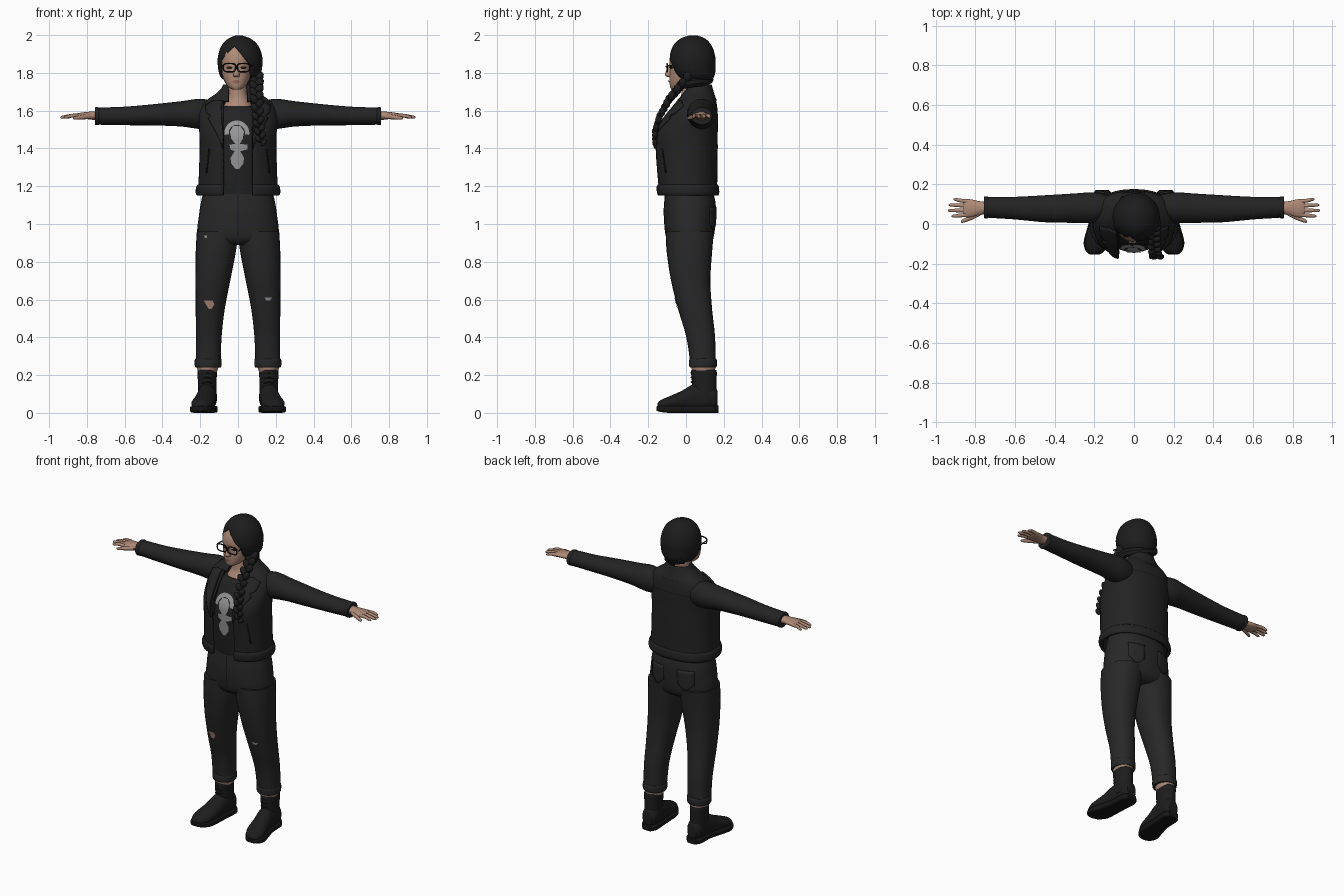
import bpy, bmesh, math
from mathutils import Vector, Matrix
from mathutils.bvhtree import BVHTree

if "Cube" in bpy.data.objects:
    bpy.data.objects.remove(bpy.data.objects["Cube"])


def material(name, r, g, b):
    m = bpy.data.materials.new(name)
    m.use_nodes = True
    m.diffuse_color = (r, g, b, 1)
    node = m.node_tree.nodes["Principled BSDF"]
    node.inputs["Base Color"].default_value = (r, g, b, 1)
    node.inputs["Roughness"].default_value = 0.8
    return m


LEATHER = material("black leather", .017, .017, .018)
DENIM = material("charcoal denim", .021, .021, .022)
COTTON = material("black cotton", .016, .016, .017)
BOOT = material("boot black", .012, .012, .013)
HAIR = material("dark hair", .012, .012, .012)
SKIN = material("skin", .42, .25, .18)
LIPS = material("lips", .30, .13, .10)
PRINT = material("grey print", .30, .30, .30)
FRAME = material("frame black", .008, .008, .008)


def finish(name, bm, mat, mirror=False, thick=0):
    me = bpy.data.meshes.new(name)
    bm.to_mesh(me)
    bm.free()
    me.materials.append(mat)
    ob = bpy.data.objects.new(name, me)
    bpy.context.collection.objects.link(ob)
    if thick:
        ob.modifiers.new("thickness", 'SOLIDIFY').thickness = thick
    if mirror:
        ob.modifiers.new("mirror", 'MIRROR').use_clip = False
    return ob


def spline(a, b, c, d, t):
    return [.5 * (2 * q + (r - p) * t + (2 * p - 5 * q + 4 * r - s) * t * t
                  + (3 * q - p - 3 * r + s) * t ** 3) for p, q, r, s in zip(a, b, c, d)]


def loft(name, secs, mat, axis='Z', n=28, steps=4, power=2, gap=None, mirror=False, thick=0):
    """Skin superellipse sections (position, centre u, centre v, radius u, radius v)."""
    last = len(secs) - 1
    fine = [spline(secs[max(i - 1, 0)], secs[i], secs[i + 1], secs[min(i + 2, last)], k / steps)
            for i in range(last) for k in range(steps)] + [secs[-1]]
    bm = bmesh.new()
    rings = []
    for t, cu, cv, ru, rv in fine:
        g = math.asin(gap / ru) if gap else 0
        ring = []
        for j in range(n + 1 if gap else n):
            a = g + (2 * math.pi - 2 * g) * j / n
            s, c = math.sin(a), -math.cos(a)
            u = cu + ru * math.copysign(abs(s) ** (2 / power), s)
            v = cv + rv * math.copysign(abs(c) ** (2 / power), c)
            co = {'Z': (u, v, t), 'X': (t, u, v), 'Y': (u, t, v)}[axis]
            ring.append(bm.verts.new(co))
        rings.append(ring)
    for lo, hi in zip(rings, rings[1:]):
        for j in range(n):
            k = (j + 1) % len(lo)
            bm.faces.new((lo[j], lo[k], hi[k], hi[j]))
    if not gap:
        bm.faces.new(rings[0])
        bm.faces.new(rings[-1])
        bmesh.ops.recalc_face_normals(bm, faces=bm.faces)
    return finish(name, bm, mat, mirror, thick)


def rows(*spec, cols=6, sub=4):
    """Grid of (x, z) points from (z, x0, x1) rows."""
    grid = []
    for a, b in zip(spec, spec[1:]):
        for k in range(sub + 1):
            z, x0, x1 = [p + (q - p) * k / sub for p, q in zip(a, b)]
            grid.append([(x0 + (x1 - x0) * c / cols, z) for c in range(cols + 1)])
    return grid


def plate(name, grid, target, mat, side=-1, lift=.004, thick=0, mirror=False):
    """Lay a grid of points on the front (-1) or back (1) of a part."""
    deps = bpy.context.evaluated_depsgraph_get()
    tree = BVHTree.FromObject(target, deps)
    bm = bmesh.new()
    made = []
    for line in grid:
        made.append([])
        for x, z in line:
            hit = tree.ray_cast(Vector((x, side, z)), Vector((0, -side, 0)))[0]
            y = hit.y if hit else 0
            made[-1].append(bm.verts.new((x, y + side * lift, z)))
    for lo, hi in zip(made, made[1:]):
        for j in range(len(lo) - 1):
            bm.faces.new((lo[j], lo[j + 1], hi[j + 1], hi[j]))
    bmesh.ops.remove_doubles(bm, verts=bm.verts, dist=.0003)
    bm.normal_update()
    if sum(f.normal.y for f in bm.faces) * side < 0:
        bmesh.ops.reverse_faces(bm, faces=bm.faces)
    return finish(name, bm, mat, mirror, thick)


def tube(name, pts, r, mat, cyclic=False, mirror=False):
    cu = bpy.data.curves.new(name, 'CURVE')
    cu.dimensions = '3D'
    cu.bevel_depth, cu.bevel_resolution, cu.use_fill_caps = r, 2, True
    sp = cu.splines.new('POLY')
    sp.points.add(len(pts) - 1)
    for p, co in zip(sp.points, pts):
        p.co = (*co, 1)
    sp.use_cyclic_u = cyclic
    tmp = bpy.data.objects.new(name + " path", cu)
    bpy.context.collection.objects.link(tmp)
    deps = bpy.context.evaluated_depsgraph_get()
    bm = bmesh.new()
    me = bpy.data.meshes.new_from_object(tmp.evaluated_get(deps))
    bm.from_mesh(me)
    bpy.data.objects.remove(tmp)
    return finish(name, bm, mat, mirror)


# Trousers, cuffs and ankles
legs = loft("trouser_legs", [(.25, .158, .09, .066, .066), (.4, .155, .078, .068, .076),
            (.55, .147, .048, .077, .09), (.7, .133, .025, .092, .104),
            (.85, .118, .018, .106, .12), (.96, .108, .02, .11, .128)], DENIM, power=2.3, mirror=True)
hips = loft("trouser_hips", [(.89, 0, .02, .13, .09), (.93, 0, .02, .212, .126), (1.05, 0, .02, .206, .138),
            (1.12, 0, .02, .195, .135), (1.18, 0, .015, .18, .125)], DENIM, power=2.3)
loft("trouser_cuffs", [(.24, .158, .09, .066, .068), (.25, .158, .09, .071, .073),
     (.28, .158, .09, .071, .073), (.288, .158, .09, .064, .066)], DENIM, mirror=True)
loft("ankles", [(.2, .162, .093, .045, .058), (.245, .16, .092, .058, .064)], SKIN, mirror=True)
plate("back_pockets", rows((1.09, .05, .15), (1.0, .05, .15), (.965, .09, .11)), hips, DENIM, 1, .006, .004, True)
plate("fly_seam", rows((1.16, -.003, .003), (.93, -.003, .003), cols=1), hips, FRAME, lift=.002)
plate("right_knee_tear", rows((.595, -.18, -.135), (.575, -.17, -.125), (.55, -.155, -.14)), legs, SKIN)
plate("left_knee_tear", rows((.61, .14, .18), (.595, .15, .17)), legs, PRINT)
plate("thigh_tear", rows((.94, -.18, -.165), (.925, -.175, -.165)), legs, PRINT)

# Boots
loft("boot_shafts", [(.06, .163, .1, .05, .062), (.14, .163, .097, .049, .064),
     (.215, .163, .095, .051, .068), (.228, .163, .095, .047, .064)], BOOT, mirror=True)
loft("boot_feet", [(.168, .16, .07, .03, .045), (.14, .16, .08, .048, .068), (.05, .165, .08, .052, .075),
     (-.02, .175, .063, .056, .055), (-.09, .187, .05, .06, .037), (-.135, .195, .04, .042, .027),
     (-.152, .197, .035, .02, .014)], BOOT, 'Y', mirror=True)
loft("boot_soles", [(.172, .16, .019, .032, .019), (.14, .16, .019, .052, .019), (.05, .165, .019, .052, .019),
     (-.02, .176, .019, .06, .019), (-.09, .188, .019, .066, .019), (-.135, .196, .021, .048, .016),
     (-.155, .198, .023, .024, .012)], FRAME, 'Y', power=5, mirror=True)
for i in range(5):
    z = .11 + .024 * i
    tube("boot_lace", [(.138, .04, z), (.163, .027, z + .006), (.188, .04, z)], .004, FRAME, mirror=True)

# Shirt and its print
shirt = loft("shirt", [(1.16, 0, .01, .17, .13), (1.3, 0, 0, .175, .135), (1.46, 0, 0, .18, .14),
             (1.54, 0, .02, .165, .125), (1.6, 0, .03, .12, .105), (1.625, 0, .03, .085, .085)], COTTON)
arch = [[(-.006 + r * math.cos(a), 1.482 + r * math.sin(a)) for r in (.043, .055, .066)]
        for a in (math.pi * (k / 20 * 1.1 - .05) for k in range(21))]
plate("print_arch", arch, shirt, PRINT)
plate("print_figure", rows((1.52, -.025, .012), (1.49, -.043, .032), (1.45, -.035, .025), (1.425, -.015, .01),
      (1.42, -.045, .05), (1.395, -.04, .05), (1.385, -.018, .012), (1.35, -.04, .032),
      (1.32, -.036, .028), (1.29, -.012, .005)), shirt, PRINT)

# Jacket shell, hem, collar, lapels and zips
jacket = loft("jacket", [(1.16, 0, .008, .213, .156), (1.25, 0, .004, .208, .162), (1.38, 0, 0, .204, .168),
              (1.48, 0, 0, .205, .168), (1.56, 0, .026, .208, .143), (1.62, 0, .048, .195, .117),
              (1.66, 0, .06, .16, .097), (1.70, 0, .066, .1, .072)],
              LEATHER, n=44, power=2.3, gap=.068, thick=.014)
loft("jacket_hem", [(1.15, 0, .008, .217, .162), (1.165, 0, .008, .224, .168), (1.195, 0, .006, .222, .168),
     (1.21, 0, .006, .212, .162)], LEATHER, n=44, power=2.3, gap=.066, thick=.016)
loft("jacket_collar", [(1.655, 0, .055, .15, .108), (1.68, 0, .06, .128, .093), (1.71, 0, .066, .095, .078),
     (1.738, 0, .07, .078, .066)], LEATHER, n=36, gap=.052, thick=.014)
plate("lapels", rows((1.655, .072, .13), (1.63, .072, .175), (1.59, .072, .17), (1.575, .072, .145),
      (1.56, .072, .16), (1.5, .072, .125), (1.4, .071, .077)), jacket, LEATHER, lift=.014, thick=.009, mirror=True)
plate("pocket_zips", rows((1.4, .15, .156), (1.27, .165, .171), cols=1), jacket, FRAME, thick=.003, mirror=True)
plate("back_seam", rows((1.58, -.17, .17), (1.576, -.17, .17), cols=20, sub=1), jacket, FRAME, 1, .002)

# Sleeves
loft("sleeves", [(.13, .085, 1.58, .06, .07), (.2, .083, 1.583, .077, .08), (.3, .08, 1.583, .074, .067),
     (.45, .077, 1.578, .068, .056), (.6, .08, 1.572, .057, .049), (.74, .084, 1.571, .052, .045),
     (.757, .084, 1.571, .047, .04)], LEATHER, 'X', mirror=True)
loft("sleeve_cuffs", [(.735, .084, 1.571, .05, .043), (.74, .084, 1.571, .055, .047),
     (.755, .084, 1.571, .055, .047), (.758, .084, 1.571, .048, .041)], LEATHER, 'X', mirror=True)

# Hands
loft("palms", [(.74, .083, 1.572, .032, .026), (.78, .08, 1.574, .035, .021), (.82, .079, 1.574, .045, .017),
     (.85, .08, 1.573, .045, .013), (.862, .08, 1.573, .038, .008)], SKIN, 'X', n=20, mirror=True)
for name, base, tip, reach in (("index", .046, .04, .922), ("middle", .069, .068, .94),
                               ("ring", .092, .096, .935), ("little", .114, .124, .912)):
    mid = (base + tip) / 2
    loft(name + "_fingers", [(.84, base, 1.573, .011, .011), (.88, mid, 1.573, .010, .010),
         (reach - .012, tip, 1.566, .008, .008), (reach, tip, 1.564, .003, .003)], SKIN, 'X', n=10, mirror=True)
loft("thumbs", [(.775, .056, 1.57, .014, .014), (.82, .033, 1.566, .013, .012), (.862, .016, 1.561, .010, .009),
     (.874, .012, 1.56, .004, .004)], SKIN, 'X', n=10, mirror=True)

# Neck, head and face
loft("neck", [(1.57, 0, .01, .09, .075), (1.62, 0, .022, .078, .074), (1.66, 0, .03, .058, .06),
     (1.7, -.003, .03, .05, .054), (1.76, -.005, .035, .05, .055)], SKIN)
head = loft("head", [(1.712, -.008, -.048, .022, .03), (1.73, -.008, -.025, .048, .06), (1.77, -.008, 0, .07, .088),
            (1.82, -.008, .014, .08, .1), (1.88, -.008, .02, .084, .106), (1.94, -.008, .03, .072, .086),
            (1.975, -.008, .035, .03, .04)], SKIN, power=2.2)
loft("nose", [(1.778, -.008, -.086, .012, .01), (1.788, -.008, -.092, .018, .02), (1.81, -.008, -.086, .012, .02),
     (1.845, -.008, -.078, .008, .012)], SKIN, n=14)
plate("mouth", rows((1.762, -.014, -.002), (1.754, -.032, .016), (1.745, -.016, 0)), head, LIPS)
for cx, tag in ((-.045, "right"), (.029, "left")):
    plate(tag + "_eye", rows((1.835, cx - .006, cx + .006), (1.828, cx - .018, cx + .018),
          (1.82, cx - .008, cx + .008)), head, FRAME, lift=.003)
    rim = [(math.cos(k * math.pi / 10), math.sin(k * math.pi / 10)) for k in range(20)]
    tube(tag + "_lens_rim", [(cx + .033 * math.copysign(abs(c) ** .6, c), -.1,
         1.828 + .022 * math.copysign(abs(s) ** .6, s)) for c, s in rim], .0036, FRAME, True)
    end = -.086 if cx < 0 else .07
    tube(tag + "_temple", [(end + .006, -.1, 1.838), (end, -.085, 1.838), (end * 1.05, .02, 1.832)], .0036, FRAME)
tube("glasses_bridge", [(-.014, -.1, 1.83), (-.008, -.106, 1.834), (-.002, -.1, 1.83)], .0036, FRAME)

# Hair cap, cut open along a side parting around the face
hair = loft("hair", [(1.765, .008, .05, .09, .09), (1.79, .01, .045, .108, .108), (1.83, .011, .037, .117, .119),
            (1.88, .011, .034, .118, .122), (1.94, .01, .034, .1, .104), (1.98, .008, .036, .062, .068),
            (1.998, .005, .038, .016, .02)], HAIR, n=40)
cuts = [((-.02, 0, 1.945), (.105, 0, .088)), ((-.02, 0, 1.945), (-.075, 0, .065)),
        ((.068, 0, 1.8), (1, 0, 0)), ((-.088, 0, 1.8), (-1, 0, 0)), ((0, 0, 1.8), (0, 1, 0))]
cuts = [(Vector(p), Vector(n).normalized()) for p, n in cuts]
bm = bmesh.new()
bm.from_mesh(hair.data)
for p, n in cuts:
    bmesh.ops.bisect_plane(bm, geom=bm.verts[:] + bm.edges[:] + bm.faces[:], plane_co=p, plane_no=n)
bm.normal_update()
gone = [f for f in bm.faces if f.normal.z < -.95
        or all((f.calc_center_median() - p).dot(n) < 0 for p, n in cuts)]
bmesh.ops.delete(bm, geom=gone, context='FACES')
bm.to_mesh(hair.data)
bm.free()
hair.modifiers.new("thickness", 'SOLIDIFY').thickness = .014

# Gathered lock around the nape and the plait over the left shoulder
tube("nape_lock", [(-.06, .115, 1.785), (0, .12, 1.765), (.06, .09, 1.752), (.095, .04, 1.75), (.1, -.01, 1.74)],
     .026, HAIR)
path = [Vector(p) for p in ((.095, .02, 1.79), (.098, -.03, 1.73), (.098, -.09, 1.66), (.105, -.14, 1.57),
                            (.115, -.165, 1.49), (.125, -.165, 1.41))]
bm = bmesh.new()
count = 20
for i in range(count):
    t = i / count * (len(path) - 1)
    k = int(t)
    s = 1 if i % 2 else -1
    r = .032 - .014 * i / count
    place = path[k].lerp(path[k + 1], t - k) + Vector((s * .014, 0, 0))
    bmesh.ops.create_icosphere(bm, subdivisions=2, radius=r, matrix=Matrix.Translation(place)
                               @ Matrix.Rotation(s * .6, 4, 'Y') @ Matrix.Diagonal((.75, .75, 1.1, 1)))
finish("plait", bm, HAIR)

# Smooth shading with crisp edges
bpy.ops.object.select_all(action='DESELECT')
for ob in bpy.context.scene.objects:
    if ob.type == 'MESH':
        ob.select_set(True)
        bpy.context.view_layer.objects.active = ob
bpy.ops.object.shade_smooth_by_angle(angle=math.radians(40))
